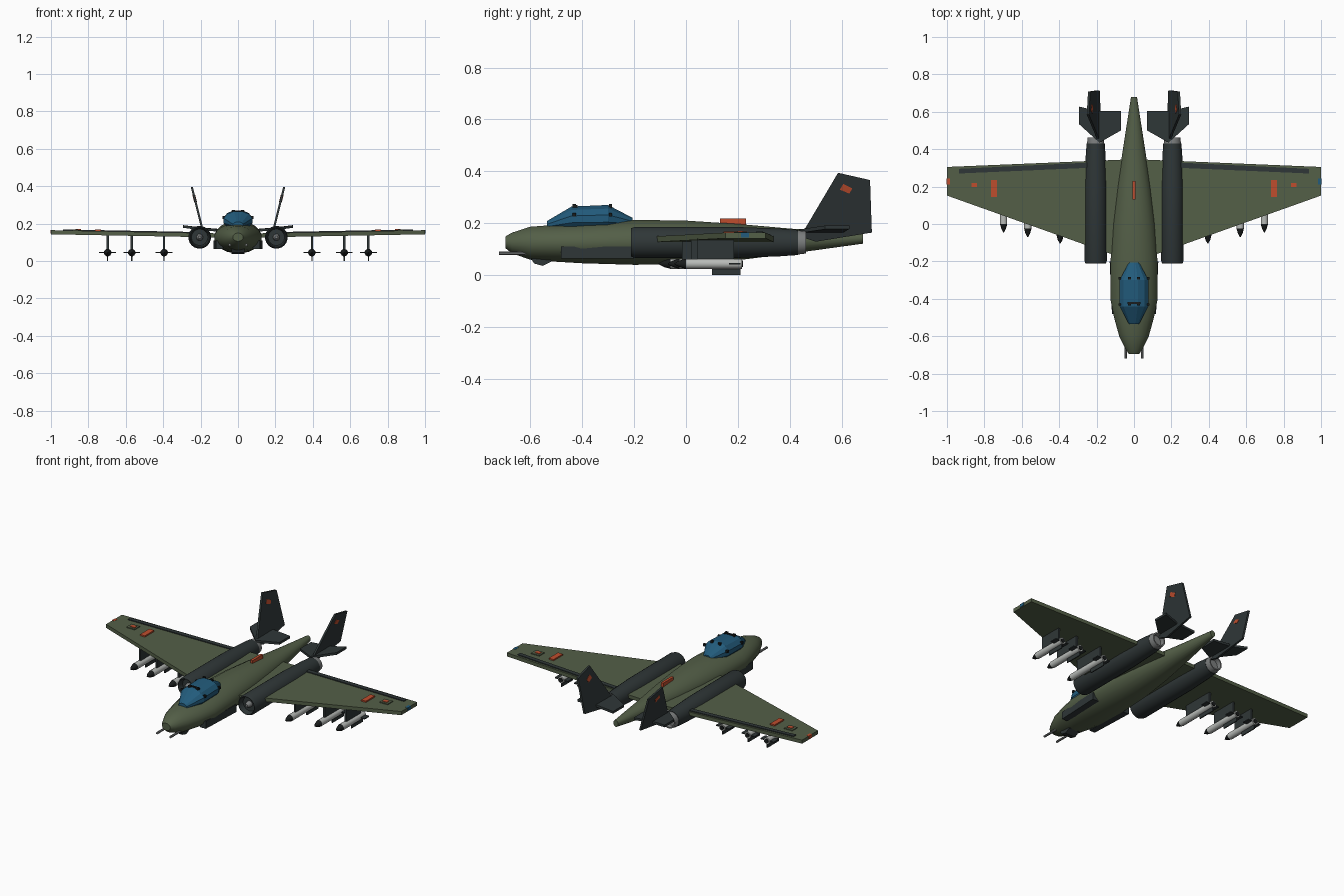
import bpy, bmesh, math
from mathutils import Vector

if "Cube" in bpy.data.objects:
    bpy.data.objects.remove(bpy.data.objects["Cube"])


def make_mat(name, rgb):
    m = bpy.data.materials.new(name)
    m.diffuse_color = (*rgb, 1)
    m.use_nodes = True
    m.node_tree.nodes["Principled BSDF"].inputs["Base Color"].default_value = m.diffuse_color
    return m


OLIVE = make_mat("olive green", (0.088, 0.115, 0.064))
DARK = make_mat("dark slate", (0.028, 0.037, 0.038))
BLUE = make_mat("glass blue", (0.016, 0.105, 0.20))
RED = make_mat("signal red", (0.52, 0.075, 0.027))
LIGHT = make_mat("light grey", (0.48, 0.50, 0.48))
STEEL = make_mat("steel grey", (0.20, 0.21, 0.21))
BLACK = make_mat("near black", (0.010, 0.012, 0.012))


def finish(name, bm, mat, smooth=None):
    bmesh.ops.recalc_face_normals(bm, faces=bm.faces)
    me = bpy.data.meshes.new(name)
    bm.to_mesh(me)
    bm.free()
    me.materials.append(mat)
    ob = bpy.data.objects.new(name, me)
    bpy.context.collection.objects.link(ob)
    if smooth:
        bpy.ops.object.select_all(action='DESELECT')
        ob.select_set(True)
        bpy.context.view_layer.objects.active = ob
        bpy.ops.object.shade_smooth_by_angle(angle=math.radians(smooth))
    return ob


def loft(name, sections, mat, x=0, n=16, smooth=40):
    """Elliptical sections along y: (y, half width, bottom z, top z)."""
    bm = bmesh.new()
    rings = []
    for y, rx, z0, z1 in sections:
        ring = []
        for i in range(n):
            a = 2 * math.pi * (i + 0.5) / n
            ring.append(bm.verts.new((x + rx * math.cos(a), y,
                                      (z0 + z1) / 2 + (z1 - z0) / 2 * math.sin(a))))
        rings.append(ring)
    for a, b in zip(rings, rings[1:]):
        for i in range(n):
            j = (i + 1) % n
            bm.faces.new((a[i], a[j], b[j], b[i]))
    bm.faces.new(rings[0])
    bm.faces.new(rings[-1])
    return finish(name, bm, mat, smooth)


def turned(name, profile, mat, x, z, n=16):
    """Round part along y from (y, radius) pairs."""
    return loft(name, [(y, r, z - r, z + r) for y, r in profile], mat, x, n)


def slab(name, pts, offset, mat):
    """Flat polygon thickened by an offset vector."""
    bm = bmesh.new()
    off = Vector(offset)
    a = [bm.verts.new(p) for p in pts]
    b = [bm.verts.new(Vector(p) + off) for p in pts]
    bm.faces.new(a)
    bm.faces.new(b)
    for i in range(len(a)):
        j = (i + 1) % len(a)
        bm.faces.new((a[i], a[j], b[j], b[i]))
    return finish(name, bm, mat)


def box(name, x0, x1, y0, y1, z0, z1, mat):
    pts = [(x0, y0, z0), (x1, y0, z0), (x1, y1, z0), (x0, y1, z0)]
    return slab(name, pts, (0, 0, z1 - z0), mat)


def wing_top(x):
    return 0.146 + 0.019 * abs(x)


def on_wing(name, s, xy, base, thick, mat):
    pts = [(s * x, y, wing_top(x) + base) for x, y in xy]
    return slab(name, pts, (0, 0, thick), mat)


def rect(x0, x1, y0, y1):
    return [(x0, y0), (x1, y0), (x1, y1), (x0, y1)]


# Fuselage
loft("fuselage", [(-0.695, 0.028, 0.105, 0.15), (-0.67, 0.045, 0.085, 0.165),
                  (-0.60, 0.08, 0.06, 0.188), (-0.50, 0.108, 0.052, 0.196),
                  (-0.40, 0.128, 0.046, 0.203), (-0.20, 0.127, 0.04, 0.215),
                  (0.0, 0.114, 0.042, 0.212), (0.2, 0.09, 0.058, 0.199),
                  (0.4, 0.06, 0.083, 0.181), (0.68, 0.016, 0.122, 0.163)],
     OLIVE, n=20)

# Canopy with frame bolts
loft("canopy", [(-0.535, 0.028, 0.175, 0.21), (-0.44, 0.08, 0.165, 0.267),
                (-0.30, 0.08, 0.165, 0.273), (-0.205, 0.028, 0.185, 0.222)],
     BLUE, n=12, smooth=None)
box("canopy_front_frame", -0.035, 0.035, -0.427, -0.417, 0.26, 0.271, BLACK)
for s in (1, -1):
    for y in (-0.43, -0.29):
        box("canopy_bolt", s * 0.076 - 0.007, s * 0.076 + 0.007,
            y - 0.006, y + 0.006, 0.226, 0.241, BLACK)
        box("canopy_top_bolt", s * 0.025 - 0.008, s * 0.025 + 0.008,
            y - 0.006, y + 0.006, 0.26, 0.274, BLACK)

# Chin housing and dorsal light
slab("chin_housing", [(-0.035, -0.595, 0.065), (-0.035, -0.585, 0.046),
                      (-0.035, -0.55, 0.037), (-0.035, -0.515, 0.055),
                      (-0.035, -0.515, 0.075)], (0.07, 0, 0), DARK)
box("dorsal_marker", -0.008, 0.008, 0.13, 0.23, 0.19, 0.22, RED)

for s in (1, -1):
    # Guns and side fairings
    turned("gun_barrel", [(-0.72, 0.007), (-0.58, 0.007)], STEEL, s * 0.045, 0.086, 8)
    slab("side_fairing", [(s * 0.08, -0.48, 0.065), (s * 0.118, -0.48, 0.065),
                          (s * 0.13, -0.20, 0.065), (s * 0.08, -0.20, 0.065)],
         (0, 0, 0.046), DARK)

    # Engine nacelle with recessed intake, spinner and nozzle
    ex, ez = s * 0.205, 0.127
    turned("engine_nacelle", [(-0.18, 0.044), (-0.212, 0.052), (-0.212, 0.055),
                              (-0.195, 0.061), (0.2, 0.06), (0.36, 0.054),
                              (0.43, 0.049)], DARK, ex, ez, 20)
    turned("intake_spinner", [(-0.21, 0.008), (-0.20, 0.016), (-0.17, 0.02)],
           STEEL, ex, ez, 12)
    turned("engine_nozzle", [(0.425, 0.047), (0.43, 0.047), (0.462, 0.043),
                             (0.462, 0.036), (0.435, 0.034)], STEEL, ex, ez, 20)

    # Wing, flap and markings
    on_wing("wing", s, [(0.04, -0.19), (1.0, 0.152), (1.0, 0.305), (0.04, 0.345)],
            -0.022, 0.022, OLIVE)
    on_wing("flap", s, [(0.25, 0.30), (0.935, 0.27), (0.935, 0.295), (0.25, 0.328)],
            -0.001, 0.006, DARK)
    on_wing("wing_marking", s, rect(0.733, 0.765, 0.145, 0.235), -0.001, 0.009, RED)
    on_wing("wing_hatch", s, rect(0.83, 0.885, 0.185, 0.235), -0.001, 0.006, OLIVE)
    on_wing("small_wing_marking", s, rect(0.84, 0.87, 0.198, 0.22), 0.004, 0.004, RED)
    box("wingtip_light", s * 0.985, s * 1.003, 0.212, 0.243, 0.147, 0.166,
        BLUE if s > 0 else RED)

    # Tail fin, canted outward, with markings on both faces
    def fin_x(z):
        return s * (0.188 + 0.25 * (z - 0.16))

    fin = [(0.44, 0.15), (0.585, 0.395), (0.708, 0.367), (0.715, 0.165), (0.50, 0.13)]
    slab("tail_fin", [(fin_x(z) - 0.006, y, z) for y, z in fin], (0.012, 0, 0), DARK)
    mark = [(0.592, 0.33), (0.605, 0.352), (0.64, 0.335), (0.628, 0.315)]
    slab("fin_marking", [(fin_x(z) - 0.008, y, z) for y, z in mark],
         (0.016, 0, 0), RED)

    # Tailplane
    tail = [(0.07, 0.50, 0.16), (0.185, 0.435, 0.168), (0.295, 0.535, 0.183),
            (0.295, 0.628, 0.183), (0.20, 0.605, 0.171), (0.07, 0.605, 0.16)]
    slab("tailplane", [(s * x, y, z - 0.005) for x, y, z in tail], (0, 0, 0.014), DARK)

    # Missiles on pylons
    for mx, tip in ((0.395, -0.105), (0.568, -0.07), (0.697, -0.045)):
        x, z = s * mx, 0.045
        turned("missile_body", [(tip + 0.045, 0.02), (0.215, 0.02)], LIGHT, x, z, 12)
        turned("missile_nose", [(tip, 0.002), (tip + 0.02, 0.013),
                                (tip + 0.045, 0.0202)], BLACK, x, z, 12)
        turned("missile_exhaust", [(0.21, 0.013), (0.219, 0.013)], BLACK, x, z, 12)
        box("pylon", x - 0.006, x + 0.006, tip + 0.09, 0.185, 0.055, 0.142, DARK)
        box("missile_lower_fin", x - 0.003, x + 0.003, 0.10, 0.21, 0.001, 0.03, DARK)
        box("missile_side_fins", x - 0.045, x + 0.045, 0.165, 0.21, 0.042, 0.048, DARK)
